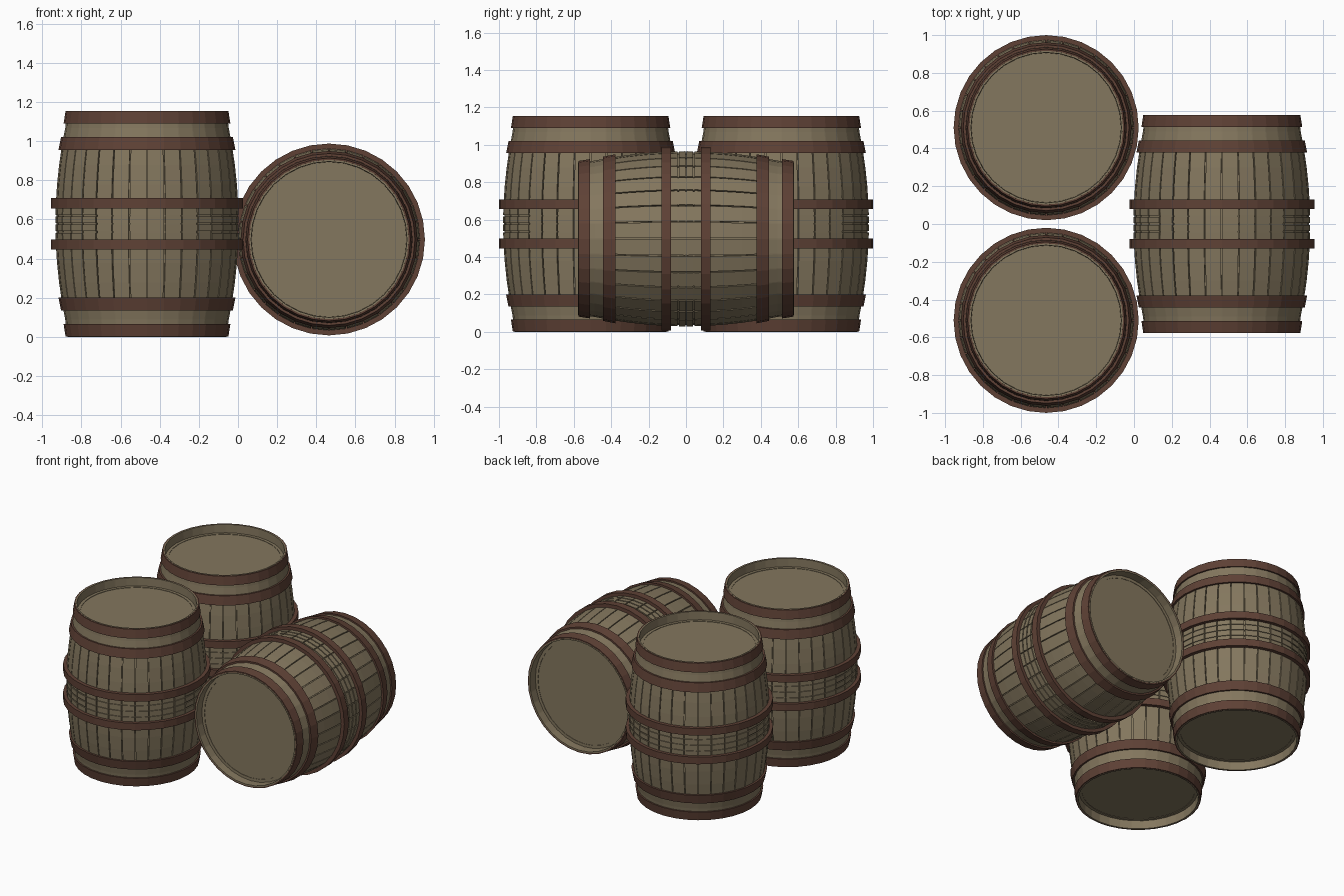
import bpy, bmesh, math
from mathutils import Matrix

if "Cube" in bpy.data.objects:
    bpy.data.objects.remove(bpy.data.objects["Cube"], do_unlink=True)

STAVES = 32
HALF = 0.5775          # half the barrel height
SEAM = math.radians(0.4)


def material(name, rgb):
    mat = bpy.data.materials.new(name)
    mat.use_nodes = True
    color = (*rgb, 1)
    mat.diffuse_color = color
    bsdf = mat.node_tree.nodes["Principled BSDF"]
    bsdf.inputs["Base Color"].default_value = color
    bsdf.inputs["Roughness"].default_value = 0.8
    return mat


wood = material("aged_wood", (0.23, 0.184, 0.112))
iron = material("rusty_brown_hoop", (0.113, 0.053, 0.036))


def skin(name, rings, mat, caps):
    """Bridge a list of rings of points; close with end faces or into a loop."""
    bm = bmesh.new()
    loops = [[bm.verts.new(p) for p in ring] for ring in rings]
    pairs = list(zip(loops, loops[1:]))
    if caps:
        bm.faces.new(loops[0])
        bm.faces.new(loops[-1])
    else:
        pairs.append((loops[-1], loops[0]))
    for a, b in pairs:
        n = len(a)
        for i in range(n):
            j = (i + 1) % n
            bm.faces.new((a[i], a[j], b[j], b[i]))
    bmesh.ops.remove_doubles(bm, verts=bm.verts, dist=1e-5)
    bmesh.ops.recalc_face_normals(bm, faces=bm.faces)
    mesh = bpy.data.meshes.new(name)
    bm.to_mesh(mesh)
    bm.free()
    mesh.materials.append(mat)
    return mesh


def polar(r, angle, z):
    return (r * math.cos(angle), r * math.sin(angle), z)


def stave_ring(z, r, depth):
    """One ring of staves with a narrow slot of the given depth at each seam."""
    ring = []
    for i in range(STAVES):
        a = math.tau * i / STAVES
        ring += [polar(r, a - SEAM, z), polar(r - depth, a - SEAM, z),
                 polar(r - depth, a + SEAM, z), polar(r, a + SEAM, z)]
    return ring


def belly(t):
    return 0.468 - 0.07 * (t / HALF) ** 2


# Half profile of the body, from the middle out to the rim
GAP = 0.01
half = []
for c in (0, 0.042):
    for dt, cut in ((-0.004, 0), (-0.004, 0.006), (0.004, 0.006), (0.004, 0)):
        if c + dt > 0:
            half.append((c + dt, belly(c + dt) - cut, GAP))
half += [(t, belly(t), GAP) for t in (0.1, 0.2, 0.3, 0.4)]
half += [(t, belly(t), 0) for t in (0.41, 0.49)]
# Thin rim, upright inner wall and flat head with a shallow round step
half += [(HALF, 0.407, 0), (HALF, 0.398, 0), (HALF - 0.06, 0.396, 0),
         (HALF - 0.06, 0.375, 0), (HALF - 0.063, 0.375, 0)]
profile = [(-t, r, d) for t, r, d in reversed(half)] + half
body_mesh = skin("barrel_body", [stave_ring(*row) for row in profile], wood, True)


def hoop_mesh(name, t0, r0, t1, r1, inner):
    rows = [(t0, inner), (t0, r0), (t1, r1), (t1, inner)]
    rings = [[polar(r, math.tau * i / STAVES, z) for i in range(STAVES)]
             for z, r in rows]
    return skin(name, rings, iron, False)


# Three hoop sizes, each used at both ends
hoops = {
    "middle_hoop": hoop_mesh("middle_hoop", 0.079, 0.49, 0.131, 0.49, 0.44),
    "quarter_hoop": hoop_mesh("quarter_hoop", 0.3775, 0.452, 0.4425, 0.439, 0.41),
    "end_hoop": hoop_mesh("end_hoop", 0.5125, 0.426, 0.576, 0.416, 0.403),
}


def place(name, mesh, matrix):
    ob = bpy.data.objects.new(name, mesh)
    bpy.context.collection.objects.link(ob)
    ob.matrix_world = matrix


def barrel(name, matrix):
    place(name + "_body", body_mesh, matrix)
    for hoop, mesh in hoops.items():
        place(f"{name}_{hoop}_upper", mesh, matrix)
        flip = Matrix.Rotation(math.pi, 4, "X")
        place(f"{name}_{hoop}_lower", mesh, matrix @ flip)


# Two standing barrels and one lying on its side
barrel("front_barrel", Matrix.Translation((-0.465, -0.51, HALF)))
barrel("back_barrel", Matrix.Translation((-0.465, 0.51, HALF)))
barrel("lying_barrel", Matrix.Translation((0.465, 0, 0.4975))
       @ Matrix.Rotation(math.pi / 2, 4, "X"))
